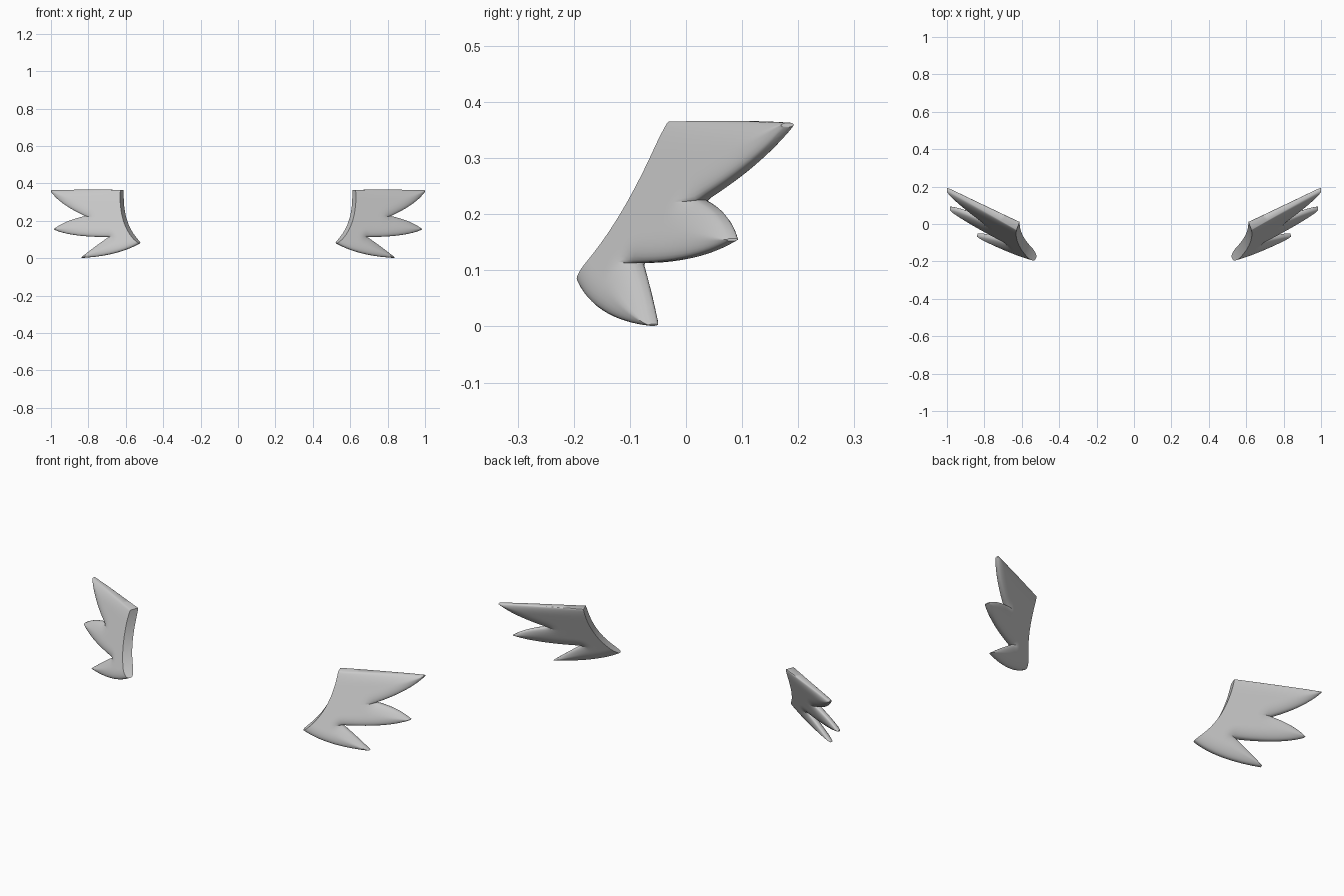
import bpy, bmesh, math
from mathutils import Vector
from mathutils.geometry import intersect_point_line

if "Cube" in bpy.data.objects:
    bpy.data.objects.remove(bpy.data.objects["Cube"])

K, N, S = 10, 26, 14   # rows to the notch, rows to the tip, columns per feather


def bez(a, b, c, t):
    a, b, c = Vector(a), Vector(b), Vector(c)
    return a * (1 - t) ** 2 + b * 2 * t * (1 - t) + c * t * t


# outline landmarks in the front view (x, z)
root = [(0.62, 0.365), (0.63, 0.17), (0.525, 0.08)]
notch1, notch2 = (0.815, 0.225), (0.69, 0.113)
tip1, tip2, tip3 = (1.0, 0.355), (0.983, 0.157), (0.838, 0.004)
r0, r1, r2, r3 = (tuple(bez(*root, t)) for t in (0, 0.5, 0.82, 1))


def ease(i):
    return math.sin((i - K) / (N - K) * math.pi / 2)


def notched(base, notch, ctrl, tip):
    """Seam from the root to the notch, then the feather edge to its tip."""
    a, b = Vector(base), Vector(notch)
    return [a.lerp(b, i / K) if i <= K else bez(notch, ctrl, tip, ease(i)) for i in range(N + 1)]


def outer(base, ctrl, tip):
    """Unbroken outer edge with the same row spacing."""
    return [bez(base, ctrl, tip, 0.5 * i / K if i <= K else 0.5 + 0.5 * ease(i)) for i in range(N + 1)]


feathers = [
    (0.0, 0.5, outer(r0, (0.85, 0.368), (1.0, 0.363)), notched(r1, notch1, (0.95, 0.285), tip1)),
    (0.5, 0.82, notched(r1, notch1, (0.92, 0.203), tip2), notched(r2, notch2, (0.89, 0.112), (0.983, 0.152))),
    (0.82, 1.0, notched(r2, notch2, (0.765, 0.062), tip3), outer(r3, (0.64, 0.012), (0.836, 0.001))),
]

# rim that the thickness falls off towards (the root stays thick)
rim = []
for n, (_, _, up, low) in enumerate(feathers):
    for line, start in ((up, 0 if n == 0 else K), (low, 0 if n == 2 else K)):
        rim += [(line[i].to_3d(), line[i + 1].to_3d()) for i in range(start, N)]


def rim_distance(p):
    best = 9.0
    for a, b in rim:
        if (b - a).length < 1e-7:
            continue
        q, t = intersect_point_line(p, a, b)
        q = a.lerp(b, min(max(t, 0), 1))
        best = min(best, (p - q).length)
    return best


# flat sheet of three feathers
flat = bmesh.new()
for s0, s1, up, low in feathers:
    grid = []
    for i in range(N + 1):
        row = []
        for j in range(S + 1):
            s = 0.5 - 0.5 * math.cos(math.pi * j / S)
            p = up[i].lerp(low[i], s)
            # bend the first rows on to the curved root edge
            bend = bez(*root, s0 + (s1 - s0) * s) - up[0].lerp(low[0], s)
            p = p + bend * max(0, 1 - i / K)
            row.append(flat.verts.new((p.x, p.y, 0)))
        grid.append(row)
    for i in range(N):
        for j in range(S):
            flat.faces.new((grid[i][j], grid[i][j + 1], grid[i + 1][j + 1], grid[i + 1][j]))
bmesh.ops.remove_doubles(flat, verts=flat.verts, dist=0.0004)
flat.verts.index_update()

# inflate the sheet on its slanted plane into a front and a back skin
bm = bmesh.new()
front, back = [], []
for v in flat.verts:
    x, z = v.co.x, v.co.y
    edge = 0.003 + 0.018 * max(0, min(1, (1.0 - x) / 0.38)) * (z / 0.365) ** 1.5
    d = min(rim_distance(v.co) / 0.05, 1)
    h = edge + (0.026 - edge) * math.sqrt(1 - (1 - d) ** 2)
    y = 0.51 * x + 0.44 * z - 0.487
    k = 0.4 * max(0, (1.0 - x) / 0.4)
    front.append(bm.verts.new((x + k * h, y - h, z)))
    back.append(bm.verts.new((x - k * h, y + h, z)))
for f in flat.faces:
    ids = [v.index for v in f.verts]
    bm.faces.new([front[i] for i in ids])
    bm.faces.new([back[i] for i in reversed(ids)])
for e in flat.edges:
    if e.is_boundary:
        a, b = (v.index for v in e.verts)
        bm.faces.new((front[a], front[b], back[b], back[a]))
bmesh.ops.recalc_face_normals(bm, faces=bm.faces)
mesh = bpy.data.meshes.new("feather_tufts")
bm.to_mesh(mesh)
bm.free()
flat.free()

# mirrored pair
obj = bpy.data.objects.new("feather_tufts", mesh)
bpy.context.collection.objects.link(obj)
obj.modifiers.new("mirror", 'MIRROR').use_mirror_merge = False
bpy.context.view_layer.objects.active = obj
obj.select_set(True)
bpy.ops.object.shade_smooth_by_angle(angle=math.radians(50))
